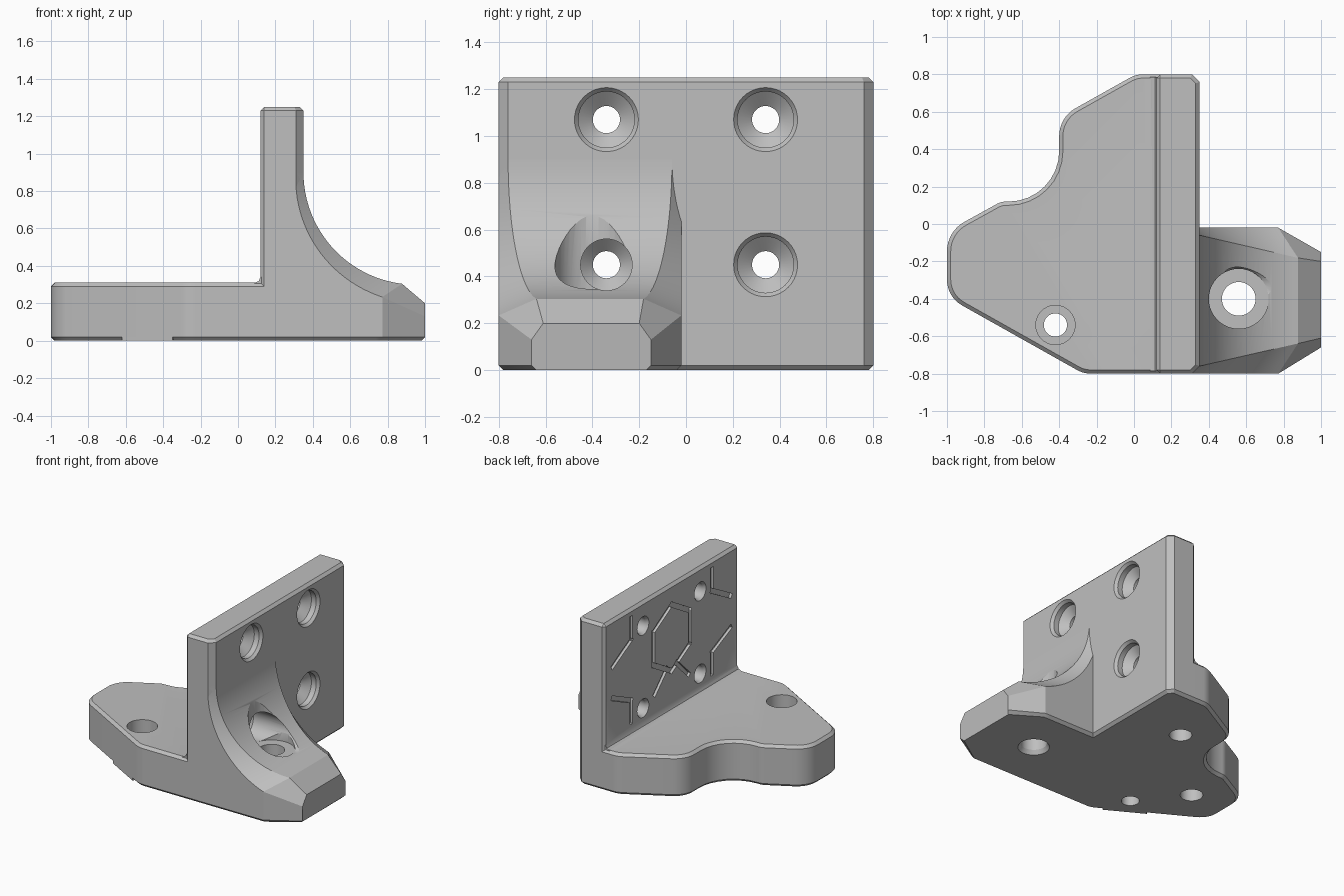
import bpy, bmesh, math
from mathutils import Vector

if "Cube" in bpy.data.objects:
    bpy.data.objects.remove(bpy.data.objects["Cube"], do_unlink=True)

grey = bpy.data.materials.new("plain_grey")
grey.use_nodes = True
COLOR = (0.52, 0.52, 0.52, 1)
grey.diffuse_color = COLOR
grey.node_tree.nodes["Principled BSDF"].inputs["Base Color"].default_value = COLOR


def finish(bm, name):
    bmesh.ops.recalc_face_normals(bm, faces=bm.faces)
    me = bpy.data.meshes.new(name)
    bm.to_mesh(me)
    bm.free()
    me.materials.append(grey)
    ob = bpy.data.objects.new(name, me)
    bpy.context.collection.objects.link(ob)
    return ob


def loft(rings, name):
    """Skin a row of equal closed rings and cap both ends."""
    bm = bmesh.new()
    rows = [[bm.verts.new(p) for p in ring] for ring in rings]
    n = len(rows[0])
    for a, b in zip(rows, rows[1:]):
        for i in range(n):
            j = (i + 1) % n
            bm.faces.new((a[i], a[j], b[j], b[i]))
    bm.faces.new(rows[0])
    bm.faces.new(rows[-1])
    return finish(bm, name)


def prism(points, lo, hi, name, axis="z"):
    place = {"z": lambda p, h: (p[0], p[1], h),
             "y": lambda p, h: (p[0], h, p[1]),
             "x": lambda p, h: (h, p[0], p[1])}[axis]
    return loft([[place(p, h) for p in points] for h in (lo, hi)], name)


def lathe(profile, centre, axis, name, sides=40):
    """Turn (position, radius) pairs about an x or z axis."""
    rings = []
    for h, r in profile:
        ring = []
        for i in range(sides):
            a = math.tau * i / sides
            u, v = centre[0] + r * math.cos(a), centre[1] + r * math.sin(a)
            ring.append((h, u, v) if axis == "x" else (u, v, h))
        rings.append(ring)
    return loft(rings, name)


def rounded(corners, steps=8):
    """Round each (x, y, radius) corner of a polygon."""
    out = []
    n = len(corners)
    for i, (x, y, r) in enumerate(corners):
        p = Vector((x, y))
        if r == 0:
            out.append(p)
            continue
        a = (Vector(corners[i - 1][:2]) - p).normalized()
        b = (Vector(corners[(i + 1) % n][:2]) - p).normalized()
        half = a.angle(b) / 2
        c = p + (a + b).normalized() * r / math.sin(half)
        s, e = p + a * r / math.tan(half) - c, p + b * r / math.tan(half) - c
        sweep = s.angle(e)
        for k in range(steps + 1):
            t = k / steps
            out.append(c + (s * math.sin((1 - t) * sweep) + e * math.sin(t * sweep)) / math.sin(sweep))
    return out


def apply_modifier(ob, mod):
    bpy.context.view_layer.objects.active = ob
    bpy.ops.object.modifier_apply(modifier=mod.name)


def chamfer(ob, width):
    mod = ob.modifiers.new("chamfer", "BEVEL")
    mod.width, mod.segments = width, 1
    mod.limit_method, mod.angle_limit = "ANGLE", math.radians(50)
    apply_modifier(ob, mod)


def combine(ob, other, operation):
    mod = ob.modifiers.new("combine", "BOOLEAN")
    mod.operation, mod.solver, mod.object = operation, "EXACT", other
    apply_modifier(ob, mod)
    bpy.data.objects.remove(other, do_unlink=True)


# Upright wall with chamfered outer corners
bracket = prism([(0.12, -0.8), (0.31, -0.8), (0.35, -0.76), (0.35, 0.76), (0.31, 0.8), (0.12, 0.8)],
                0, 1.25, "bracket")
chamfer(bracket, 0.02)

# Curved base plate
plate = prism(rounded([(0.3, 0.8, 0), (0.01, 0.8, 0.15), (-0.4, 0.57, 0.17), (-0.4, 0.12, 0.27),
                       (-0.71, 0.12, 0.1), (-1, -0.04, 0.18), (-1, -0.39, 0.16),
                       (-0.27, -0.8, 0.15), (0.3, -0.8, 0)]), 0, 0.31, "base_plate")
chamfer(plate, 0.02)
combine(bracket, plate, "UNION")

# Square lower edge beside the front screw hole, and the fillet at the wall foot
pad = prism([(-0.62, -0.603), (-0.35, -0.755), (-0.33, -0.7), (-0.58, -0.56)], 0, 0.04, "edge_pad")
combine(bracket, pad, "UNION")
fillet = prism([(0.085, 0.305), (0.09, 0.31), (0.111, 0.319), (0.12, 0.34), (0.14, 0.34), (0.14, 0.305)],
               -0.785, 0.785, "wall_fillet", "y")
combine(bracket, fillet, "UNION")


# Curved brace: each section is a column with widening chamfers on top
def section(top, edge, width, y0, y1, foot_x):
    (tx, tz), (ex, ez) = top, edge
    half = [(foot_x, 0.02, 0), (ex, 0, 0.02), (ex, 0, ez)]
    left = [(x, y0 + d, z) for x, d, z in half] + [(tx, y0 + width, tz)]
    right = [(x, y1 - d, z) for x, d, z in half] + [(tx, y1 - width, tz)]
    return left + right[::-1]


rings = [section((0.25, 0.9), (0.25, 0.9), 0.04, -0.8, -0.02, 0.25)]
STEPS = 24
for i in range(STEPS + 1):
    t = i / STEPS
    a, b = math.radians(180 + 83 * t), math.radians(180 + 75 * t)
    r = 0.64 + 0.05 * t
    top = (0.95 + 0.6 * math.cos(a), 0.9 + 0.6 * math.sin(a))
    edge = (0.95 + r * math.cos(b), 0.9 + r * math.sin(b))
    rings.append(section(top, edge, 0.04 + 0.23 * (top[0] - 0.35), -0.8, -0.02, edge[0]))
rings.append(section((1, 0.2), (1, 0.13), 0.05, -0.66, -0.15, 0.98))
combine(bracket, loft(rings, "brace"), "UNION")

# Countersunk wall holes
for y in (-0.34, 0.34):
    for z in (0.45, 1.07):
        low_front = y < 0 and z < 0.5
        mouth = [(0.9, 0.11), (0.29, 0.11)] if low_front else [(0.36, 0.145), (0.33, 0.12), (0.29, 0.12)]
        bore = mouth + [(0.24, 0.058), (0.14, 0.058), (0.11, 0.075)]
        combine(bracket, lathe(bore, (y, z), "x", "wall_hole"), "DIFFERENCE")

# Stepped vertical screw holes and blind sockets underneath
combine(bracket, lathe([(1, 0.16), (0.34, 0.16), (0.34, 0.09), (0.03, 0.09), (-0.01, 0.115)],
                       (0.56, -0.4), "z", "brace_hole"), "DIFFERENCE")
combine(bracket, lathe([(0.5, 0.105), (0.12, 0.105), (0.12, 0.062), (-0.1, 0.062)],
                       (-0.42, -0.54), "z", "plate_hole"), "DIFFERENCE")
for centre in ((-0.105, 0.37), (-0.69, -0.21)):
    combine(bracket, lathe([(0.2, 0.078), (-0.1, 0.078)], centre, "z", "socket"), "DIFFERENCE")

# Shallow grooves on the back of the wall
hexagon = [(0.25 * math.sin(k * math.pi / 3), 0.85 + 0.25 * math.cos(k * math.pi / 3)) for k in range(7)]
paths = [hexagon]
for s in (-1, 1):
    paths += [[(s * 0.48, 1.18), (s * 0.48, 1.02), (s * 0.7, 0.9)],
              [(s * 0.48, 0.4), (s * 0.48, 0.56), (s * 0.7, 0.66)],
              [(s * 0.2, 0.5), (s * 0.06, 0.64)]]
for path in paths:
    for p, q in zip(path, path[1:]):
        p, q = Vector(p), Vector(q)
        d = (q - p).normalized() * 0.017
        n = Vector((-d.y, d.x))
        groove = prism([p - d + n, q + d + n, q + d - n, p - d - n], 0.08, 0.14, "groove", "x")
        combine(bracket, groove, "DIFFERENCE")

# Smooth curves, crisp edges
bpy.ops.object.select_all(action="DESELECT")
bracket.select_set(True)
bpy.context.view_layer.objects.active = bracket
bpy.ops.object.shade_smooth_by_angle(angle=math.radians(25))
